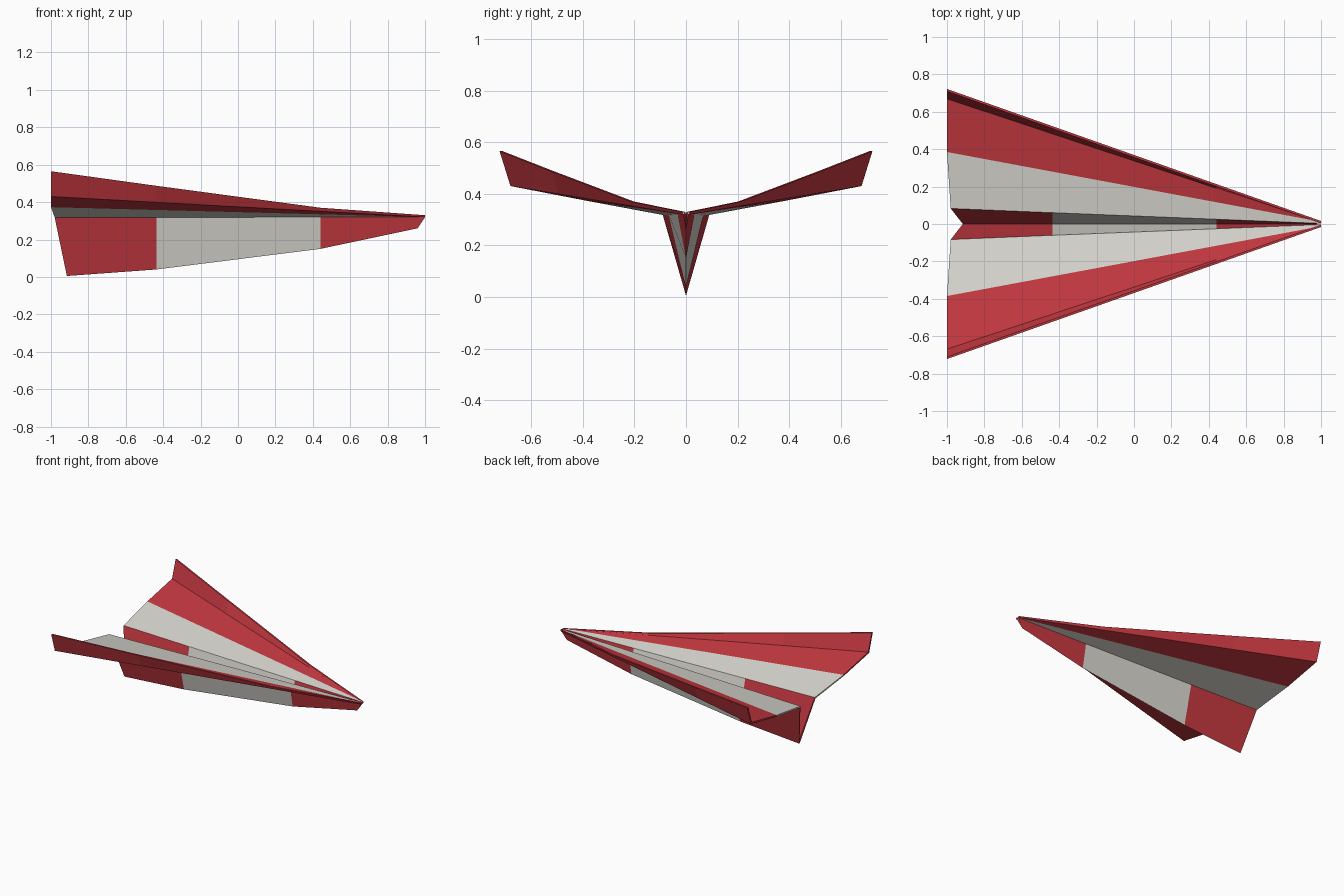
import bpy, bmesh

cube = bpy.data.objects.get("Cube")
if cube:
    bpy.data.objects.remove(cube, do_unlink=True)


def material(name, rgb):
    m = bpy.data.materials.new(name)
    m.use_nodes = True
    m.diffuse_color = (*rgb, 1)
    m.node_tree.nodes["Principled BSDF"].inputs["Base Color"].default_value = (*rgb, 1)
    return m


COLOURS = [material("red paper", (0.56, 0.04, 0.052)),
           material("off white paper", (0.70, 0.69, 0.64))]
RED, WHITE = 0, 1

PAPER = 0.01
STATIONS = [-1, -0.435, 0.44, 1]        # tail, two colour breaks, nose
KEEL_BOTTOM = [(-0.915, 0.005), (-0.435, 0.04), (0.44, 0.15), (0.96, 0.26)]
TIP_HEIGHT = [0.565, 0.487, 0.37, 0.33]

# Fold lines as (tail point, nose point, offset to the upper paper surface)
FOLDS = {
    "root": ((-0.98, 0.09, 0.318), (1, 0.01, 0.32), (-0.007, PAPER)),
    "seam": ((-1, 0.385, 0.373), (1, 0.012, 0.32), (0, PAPER)),
    "bend": ((-1, 0.68, 0.43), (1, 0.016, 0.32), (-0.011, PAPER)),
    "tip": ((-1, 0.722, 0.565), (1, 0.016, 0.33), (-0.012, 0)),
}


def fold_line(name):
    """Matching lower and upper points of one fold at every station."""
    tail, nose, (dy, dz) = FOLDS[name]
    lower, upper = [], []
    for i, s in enumerate(STATIONS):
        t = (s + 1) / 2
        x = tail[0] if i == 0 else s
        y = tail[1] + (nose[1] - tail[1]) * t
        z = TIP_HEIGHT[i] if name == "tip" else tail[2] + (nose[2] - tail[2]) * t
        lower.append((x, y, z))
        upper.append((x, max(y + dy, 0), z + dz))
    return lower, upper


def keel_line():
    """Bottom crease of the keel; the inner crease keeps the paper thickness."""
    lower, upper = [], []
    for (x, z), (_, y, top) in zip(KEEL_BOTTOM, fold_line("root")[0]):
        lower.append((x, 0, z))
        upper.append((x, 0, min(z + PAPER * (top - z) / y, top)))
    return lower, upper


def mirrored(line):
    return tuple([(x, -y, z) for x, y, z in layer] for layer in line)


def sheet(name, lines, colour):
    """Closed thin sheet across the lines; colour(strip, bay) picks the paint."""
    bm = bmesh.new()
    v = [[[bm.verts.new(p) for p in layer] for layer in line] for line in lines]
    last_strip, last_bay = len(lines) - 2, len(STATIONS) - 2

    def face(c, *verts):
        bm.faces.new(verts).material_index = c

    for s in range(last_strip + 1):
        a, b = v[s], v[s + 1]
        for k in range(last_bay + 1):
            c = colour(s, k)
            for side in (0, 1):
                face(c, a[side][k], b[side][k], b[side][k + 1], a[side][k + 1])
            if s == 0:
                face(c, a[0][k], a[0][k + 1], a[1][k + 1], a[1][k])
            if s == last_strip:
                face(c, b[0][k], b[0][k + 1], b[1][k + 1], b[1][k])
        # tail and nose edges of the paper
        for k, bay in ((0, 0), (-1, last_bay)):
            face(colour(s, bay), a[0][k], b[0][k], b[1][k], a[1][k])
    bmesh.ops.remove_doubles(bm, verts=bm.verts, dist=1e-5)
    bmesh.ops.recalc_face_normals(bm, faces=bm.faces)
    mesh = bpy.data.meshes.new(name)
    bm.to_mesh(mesh)
    bm.free()
    for m in COLOURS:
        mesh.materials.append(m)
    obj = bpy.data.objects.new(name, mesh)
    bpy.context.collection.objects.link(obj)


root, seam, bend, tip = (fold_line(n) for n in ("root", "seam", "bend", "tip"))

# Folded keel with a white middle bay
sheet("keel", [mirrored(root), keel_line(), root],
      lambda strip, bay: WHITE if bay == 1 else RED)

# Wings, white inside and red outside, with upturned red winglets
for side, flip in (("back", lambda line: line), ("front", mirrored)):
    sheet(side + "_wing", [flip(l) for l in (root, seam, bend)],
          lambda strip, bay: WHITE if strip == 0 else RED)
    sheet(side + "_winglet", [flip(bend), flip(tip)], lambda strip, bay: RED)
